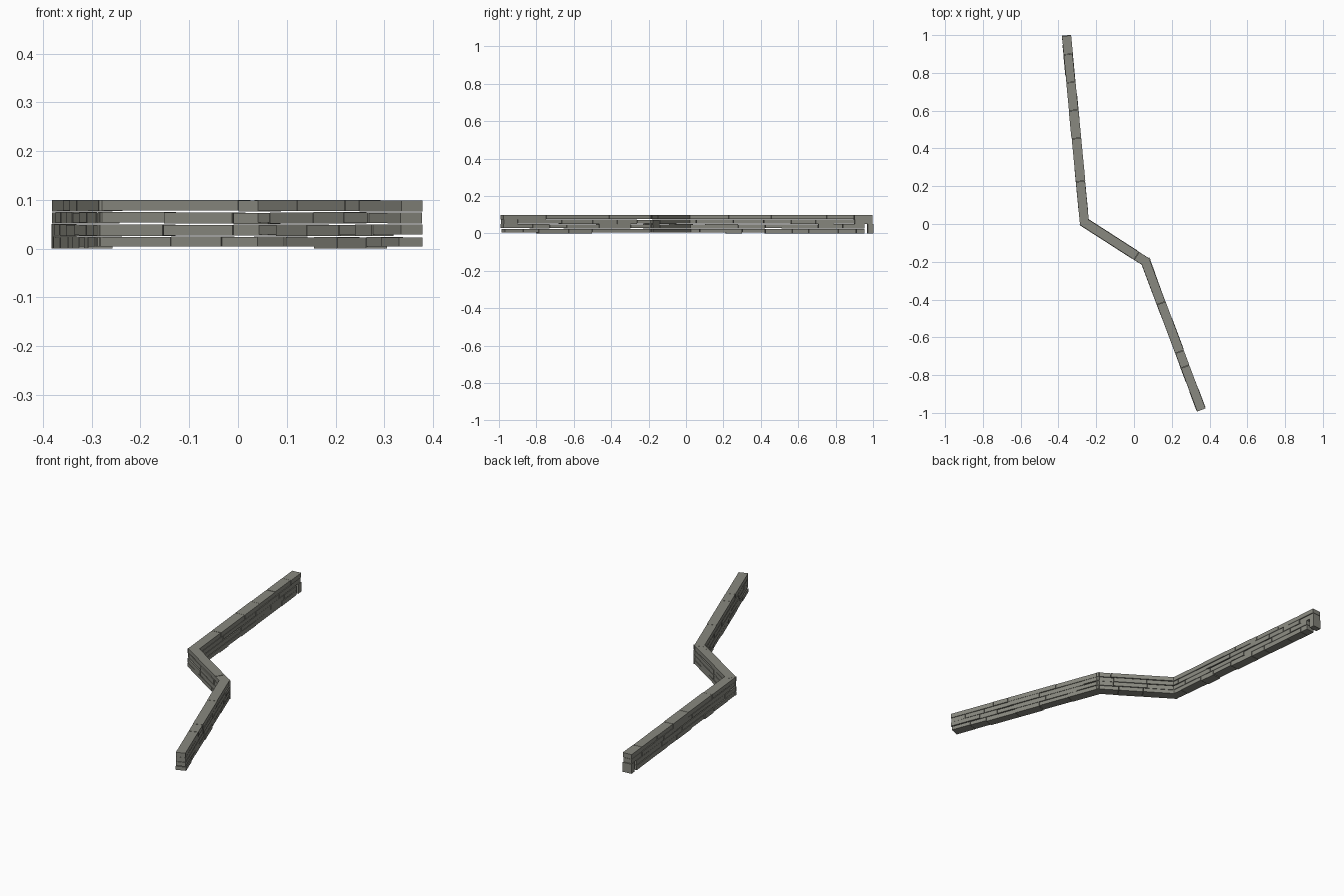
import bpy, bmesh, random
from mathutils import Vector, Matrix

random.seed(7)
cube = bpy.data.objects.get("Cube")
if cube:
    bpy.data.objects.remove(cube)

stone = bpy.data.materials.new("warm grey stone")
stone.use_nodes = True
colour = (0.25, 0.25, 0.215, 1)
stone.diffuse_color = colour
stone.node_tree.nodes["Principled BSDF"].inputs["Base Color"].default_value = colour

WIDTH = 0.048
HEIGHT = 0.1
COURSES = 4
COURSE = HEIGHT / COURSES
CORNERS = [Vector(p) for p in ((-0.358, 0.997), (-0.262, 0.008), (0.062, -0.2), (0.355, -0.982))]
CAP_SEAMS = [(0.1, 0.25, 0.4, 0.55, 0.78), (0.85,), (0.28, 0.61, 0.71)]


def add_brick(bm, start, along, a, b, low, high, width=WIDTH, shift=0):
    """Box lying along a wall run, from distance a to b."""
    side = Vector((-along.y, along.x))
    centre = start + along * (a + b) / 2 + side * shift
    turn = Matrix((along.to_3d(), side.to_3d(), (0, 0, 1))).transposed().to_4x4()
    place = Matrix.Translation((centre.x, centre.y, (low + high) / 2))
    size = Matrix.Diagonal((b - a, width, high - low, 1))
    bmesh.ops.create_cube(bm, size=1, matrix=place @ turn @ size)


def course_seams(length):
    """Uneven brick joints for one course."""
    seams, at = [], random.uniform(0.05, 0.17)
    while at < length - 0.04:
        seams.append(at)
        at += random.uniform(0.08, 0.2)
    return seams


def finish(bm, name):
    mesh = bpy.data.meshes.new(name)
    bm.to_mesh(mesh)
    bm.free()
    mesh.materials.append(stone)
    obj = bpy.data.objects.new(name, mesh)
    bpy.context.collection.objects.link(obj)


# Dry-stone courses of each straight run
for run, name in enumerate(("back", "middle", "front")):
    start, end = CORNERS[run], CORNERS[run + 1]
    length = (end - start).length
    along = (end - start).normalized()
    for course in range(COURSES):
        bm = bmesh.new()
        top = course == COURSES - 1
        # Lower courses of the back run stop short of the upright end stone
        first = 0.045 if run == 0 and course < 2 else 0
        if run > 0:
            first = -0.016
        last = length + (0.016 if run < 2 else random.uniform(-0.004, 0.004))
        seams = [f * length for f in CAP_SEAMS[run]] if top else course_seams(length)
        marks = [first] + [s for s in seams if s > first + 0.03] + [last]
        for a, b in zip(marks, marks[1:]):
            low = course * COURSE + random.uniform(0.0005, 0.004)
            high = (course + 1) * COURSE - (0 if top else random.uniform(0, 0.002))
            if course == 0:
                low = random.choice((0, 0.004))
            if top:
                high -= random.uniform(0, 0.001)
            add_brick(bm, start, along, a + 0.001, b - 0.001, low, high,
                      WIDTH + random.uniform(-0.003, 0.004), random.uniform(-0.001, 0.001))
        finish(bm, f"{name}_run_course_{course + 1}")

# Upright stone closing the back end
bm = bmesh.new()
along = (CORNERS[1] - CORNERS[0]).normalized()
add_brick(bm, CORNERS[0], along, -0.002, 0.027, 0, 2 * COURSE)
finish(bm, "back_end_stone")
